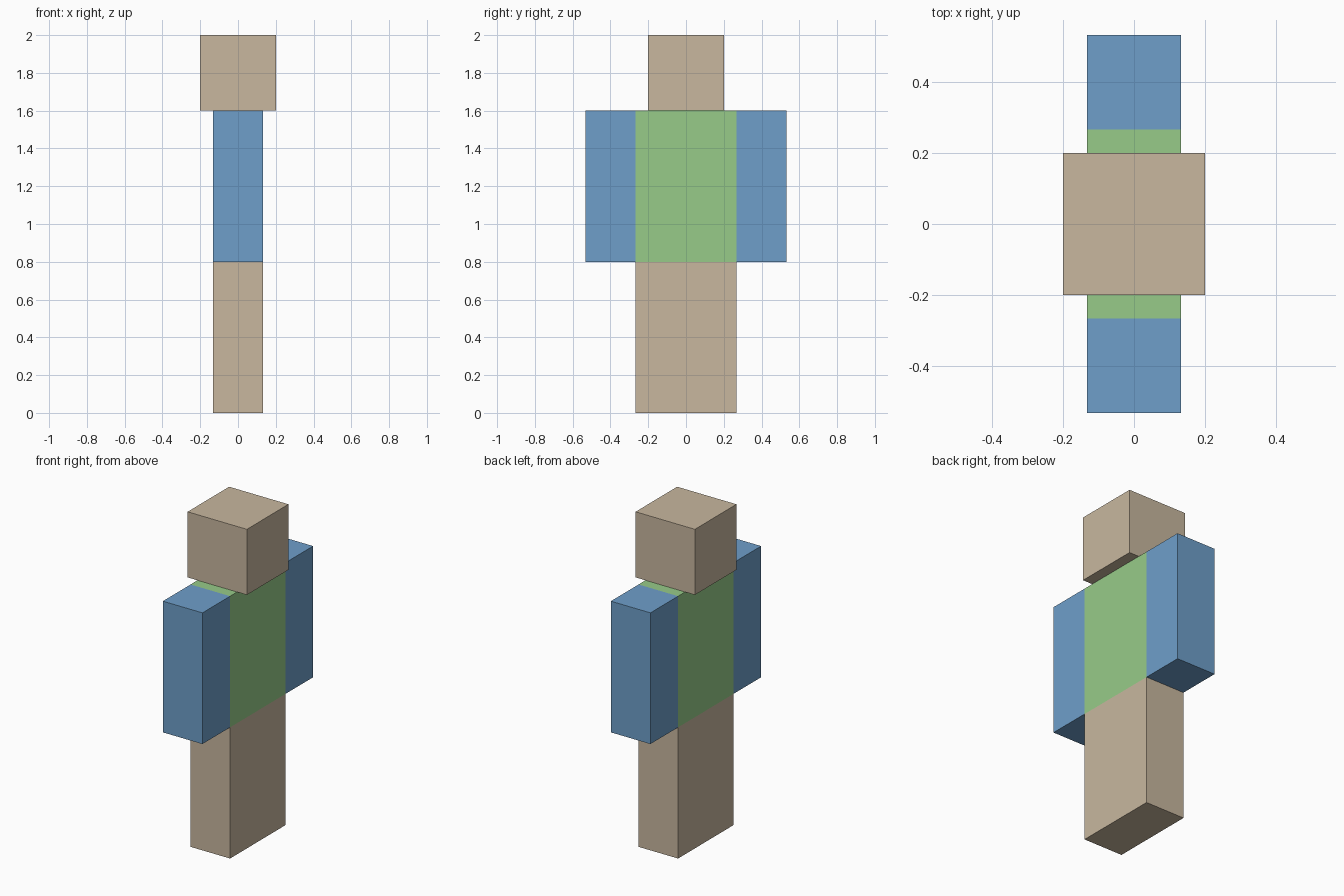
import bpy
import bmesh
from mathutils import Matrix, Vector

cube = bpy.data.objects.get("Cube")
if cube:
    bpy.data.objects.remove(cube, do_unlink=True)

# Whole figure is laid out on a grid where the full height is 30 units
UNIT = 2 / 30


def make_material(name, rgb):
    mat = bpy.data.materials.new(name)
    mat.use_nodes = True
    color = (*rgb, 1.0)
    mat.diffuse_color = color
    mat.node_tree.nodes["Principled BSDF"].inputs["Base Color"].default_value = color
    return mat


def make_box(name, size, y, bottom, mat):
    """Box given by its size, its y centre and its bottom height, in grid units."""
    bm = bmesh.new()
    bmesh.ops.create_cube(bm, size=1, matrix=Matrix.Diagonal((*(Vector(size) * UNIT), 1)))
    mesh = bpy.data.meshes.new(name)
    bm.to_mesh(mesh)
    bm.free()
    mesh.materials.append(mat)
    obj = bpy.data.objects.new(name, mesh)
    obj.location = Vector((0, y, bottom + size[2] / 2)) * UNIT
    bpy.context.collection.objects.link(obj)
    return obj


tan = make_material("tan", (0.58, 0.475, 0.345))
blue = make_material("blue", (0.157, 0.345, 0.59))
green = make_material("green", (0.31, 0.597, 0.25))

# Head and torso
make_box("head", (6, 6, 6), 0, 24, tan)
make_box("torso", (4, 8, 12), 0, 12, green)

# Paired arms and legs, mirrored across the y axis
for side, sign in (("front", -1), ("back", 1)):
    make_box(side + "_arm", (4, 4, 12), sign * 6, 12, blue)
    make_box(side + "_leg", (4, 4, 12), sign * 2, 0, tan)
